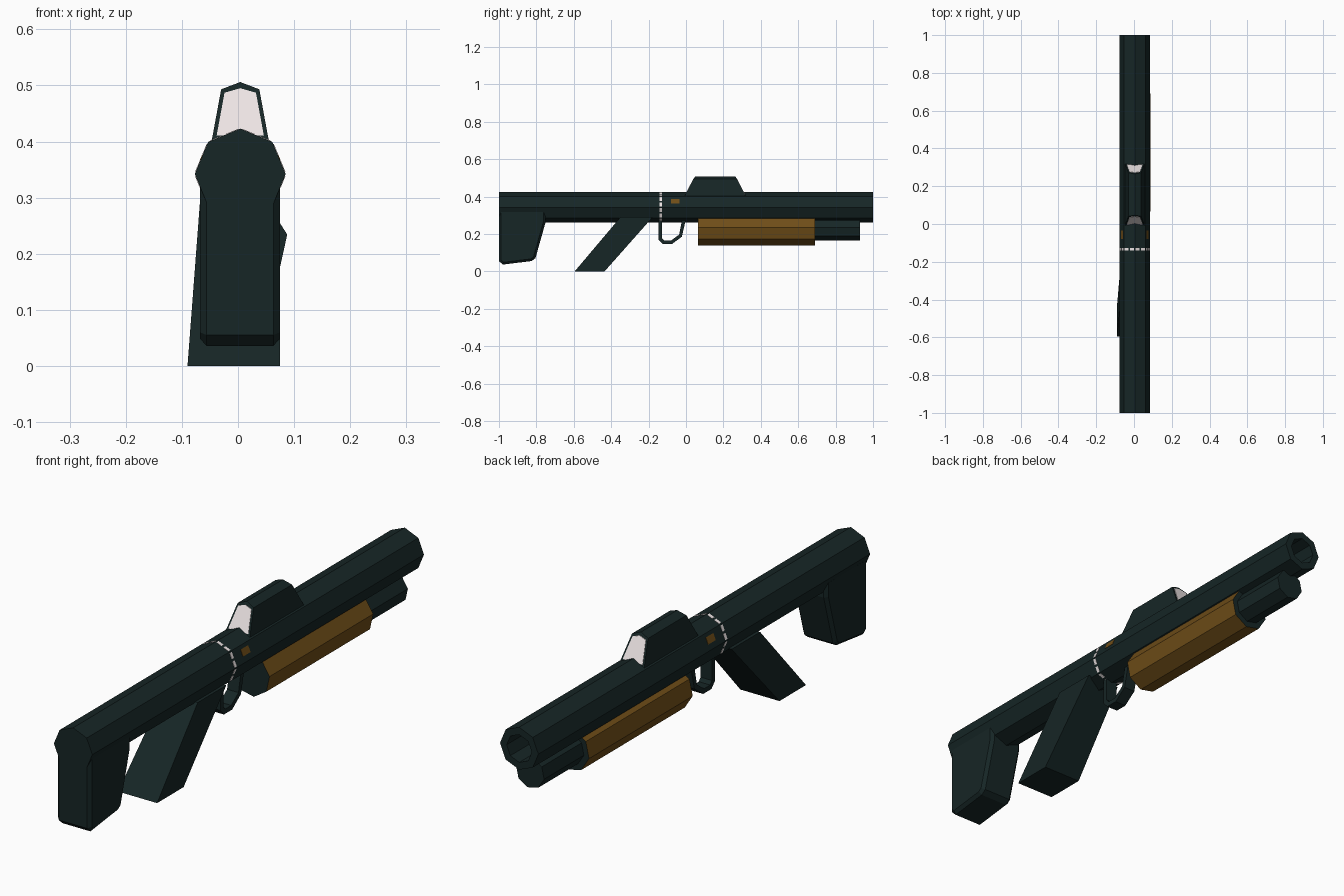
import bpy, bmesh
from math import sin, cos, pi, radians
from mathutils import Vector

if "Cube" in bpy.data.objects:
    bpy.data.objects.remove(bpy.data.objects["Cube"])


def material(name, rgb):
    m = bpy.data.materials.new(name)
    m.diffuse_color = (*rgb, 1)
    m.use_nodes = True
    m.node_tree.nodes["Principled BSDF"].inputs["Base Color"].default_value = m.diffuse_color
    return m


DARK = material("dark_metal", (0.008, 0.019, 0.019))
WOOD = material("wood", (0.16, 0.075, 0.009))
PALE = material("pale_glass", (0.85, 0.78, 0.78))


def build(name, lofts, mat, cap_mat=None):
    """Each loft is a list of equal-length rings, skinned and capped."""
    bm = bmesh.new()
    for rings in lofts:
        vs = [[bm.verts.new(p) for p in r] for r in rings]
        n = len(vs[0])
        for a, b in zip(vs, vs[1:]):
            for i in range(n):
                j = (i + 1) % n
                bm.faces.new((a[i], a[j], b[j], b[i]))
        for r in (vs[0], vs[-1]):
            bm.faces.new(r).material_index = 1 if cap_mat else 0
    bmesh.ops.recalc_face_normals(bm, faces=bm.faces)
    me = bpy.data.meshes.new(name)
    bm.to_mesh(me)
    bm.free()
    me.materials.append(mat)
    if cap_mat:
        me.materials.append(cap_mat)
    ob = bpy.data.objects.new(name, me)
    bpy.context.collection.objects.link(ob)
    return ob


def octagon(cx, cz, r, y, turn=0):
    return [(cx + r * cos(i * pi / 4 + turn), y, cz + r * sin(i * pi / 4 + turn))
            for i in range(8)]


def side_prism(profile, x0, x1):
    """Side profile (y, z) extruded across x."""
    return [[(x, y, z) for y, z in profile] for x in (x0, x1)]


# Barrel and receiver, hollow at the muzzle
CX, CZ, R = 0.004, 0.342, 0.081
build("barrel", [[octagon(CX, CZ, r, y) for r, y in
                  ((R, -1), (R, 1), (0.053, 1), (0.053, 0.7))]], DARK)

# Wooden pump and the tube under the barrel
T = radians(10)
build("pump_grip", [[octagon(0.007, 0.22, 0.082, y, T) for y in (0.065, 0.69)]],
      WOOD, DARK)
build("magazine_tube", [[octagon(0.007, 0.223, 0.06, y, T) for y in (0.5, 0.93)]], DARK)

# Shoulder stock with bevelled edges
stock = build("stock", [side_prism([(-1, 0.32), (-1, 0.055), (-0.98, 0.036),
                                    (-0.825, 0.055), (-0.805, 0.07),
                                    (-0.75, 0.265), (-0.75, 0.32)],
                                   -0.068, 0.075)], DARK)
bm = bmesh.new()
bm.from_mesh(stock.data)
rim = [e for e in bm.edges if abs(e.verts[0].co.x - e.verts[1].co.x) < 1e-4
       and min(v.co.z for v in e.verts) < 0.3]
bmesh.ops.bevel(bm, geom=rim, offset=0.012, segments=1, affect='EDGES')
bm.to_mesh(stock.data)
bm.free()

# Raked pistol grip, flared to the left at its foot
build("pistol_grip", [[
    [(-0.09, -0.595, 0), (0.075, -0.595, 0), (0.075, -0.435, 0), (-0.09, -0.435, 0)],
    [(-0.068, -0.35, 0.29), (0.075, -0.35, 0.29), (0.075, -0.178, 0.29), (-0.068, -0.178, 0.29)],
]], DARK)

# Trigger guard: paired outer and inner path points
outer = [(-0.147, 0.29), (-0.147, 0.17), (-0.125, 0.146), (-0.075, 0.146), (-0.022, 0.185), (0.002, 0.29)]
inner = [(-0.128, 0.29), (-0.128, 0.177), (-0.117, 0.164), (-0.081, 0.164), (-0.037, 0.196), (-0.018, 0.29)]
build("trigger_guard", [[[(CX - 0.024, *o), (CX + 0.024, *o), (CX + 0.024, *i), (CX - 0.024, *i)]
                         for o, i in zip(outer, inner)]], DARK)


# Sight housing with slanted ends, and an inset pane on each end
def sight_end(section, back, shift=0.0):
    ring = []
    for x, z in section:
        y = (z - 0.40) * 0.52 - 0.008 - shift
        ring.append((x, 0.312 - y if back else y, z))
    return ring


housing = [(-0.049, 0.39), (-0.03, 0.493), (CX, 0.506), (0.038, 0.493), (0.057, 0.39)]
pane = [(-0.038, 0.411), (-0.024, 0.487), (CX, 0.495), (0.032, 0.487), (0.046, 0.411)]
build("sight_housing", [[sight_end(housing, False), sight_end(housing, True)]], DARK)
for label, back in (("front", False), ("rear", True)):
    build("sight_pane_" + label, [[sight_end(pane, back, -0.004),
                                   sight_end(pane, back, 0.002)]], PALE)


# Thin inlays lying on one face of the barrel octagon
def inlay(face, t0, t1, y0, y1):
    a, b = (Vector((cos(k * pi / 4), sin(k * pi / 4))) * R for k in (face, face + 1))
    p, q = a.lerp(b, t0), a.lerp(b, t1)
    section = [p * 0.97, q * 0.97, q * 1.015, p * 1.015]
    return [[(CX + s.x, y, CZ + s.y) for s in section] for y in (y0, y1)]


build("dashed_band", [inlay(f, t, t + 0.36, -0.141, -0.128)
                      for f in range(8) for t in (0.07, 0.57)], PALE)
build("side_markers", [inlay(0, 0.36, 0.78, -0.08, -0.035),
                       inlay(3, 0.22, 0.64, -0.08, -0.035)], WOOD)
